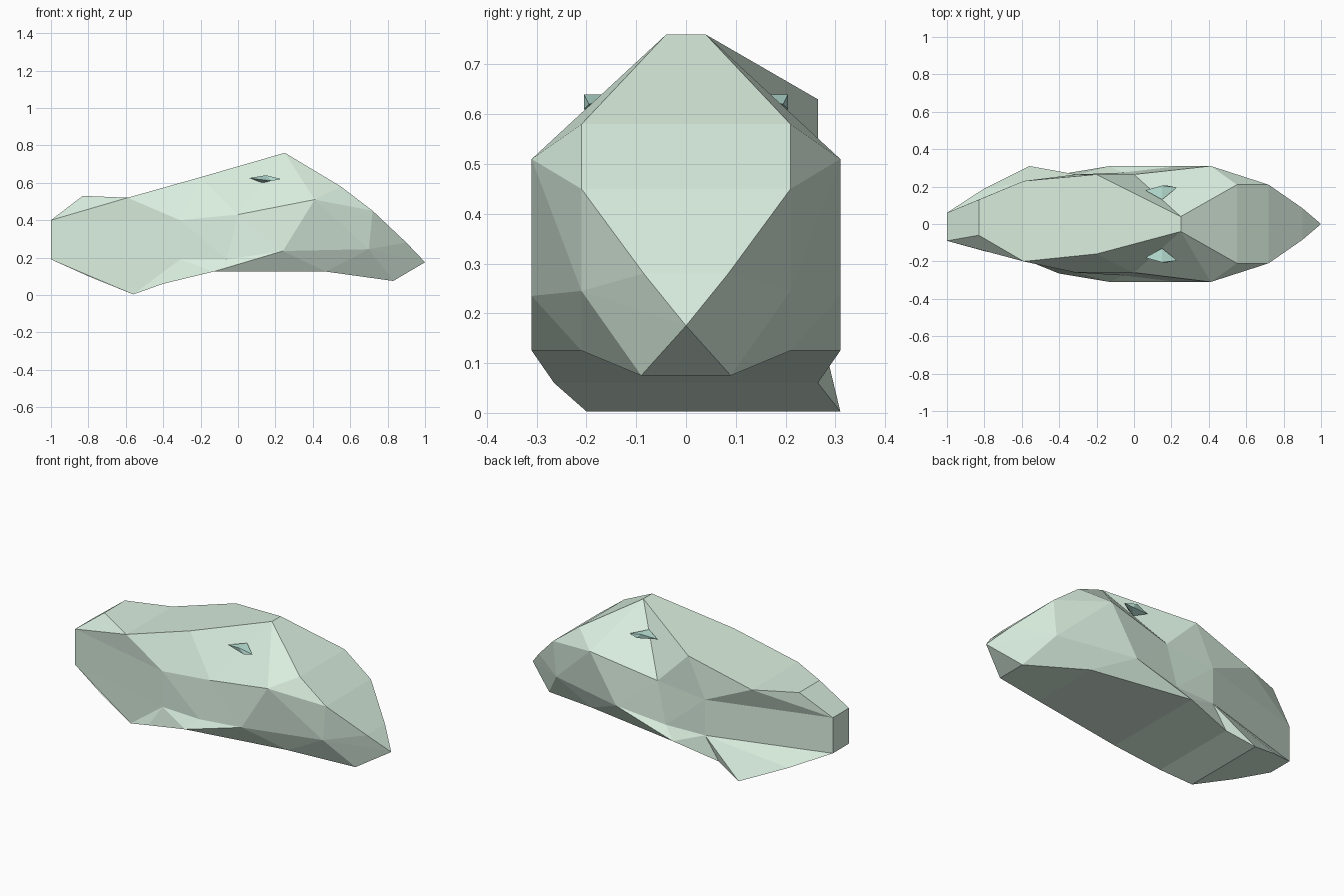
import bpy, bmesh
from mathutils import Vector

if "Cube" in bpy.data.objects:
    bpy.data.objects.remove(bpy.data.objects["Cube"])


def material(name, color):
    m = bpy.data.materials.new(name)
    m.diffuse_color = (*color, 1)
    m.use_nodes = True
    m.node_tree.nodes["Principled BSDF"].inputs["Base Color"].default_value = m.diffuse_color
    return m


def finish(bm, name, mat):
    bmesh.ops.recalc_face_normals(bm, faces=bm.faces)
    me = bpy.data.meshes.new(name)
    bm.to_mesh(me)
    bm.free()
    ob = bpy.data.objects.new(name, me)
    bpy.context.collection.objects.link(ob)
    me.materials.append(mat)
    return ob


def add_face(bm, verts):
    unique = list(dict.fromkeys(verts))
    if len(unique) > 2 and not bm.faces.get(unique):
        bm.faces.new(unique)


def stitch(bm, a, b):
    """Triangle strip between two rows, always taking the shorter diagonal."""
    i = j = 0
    while i < len(a) - 1 or j < len(b) - 1:
        step_a = j == len(b) - 1 or (
            i < len(a) - 1 and
            (a[i + 1].co - b[j].co).length <= (a[i].co - b[j + 1].co).length)
        if step_a:
            add_face(bm, [a[i], a[i + 1], b[j]])
            i += 1
        else:
            add_face(bm, [a[i], b[j + 1], b[j]])
            j += 1


# Contour rows from tail to nose: x, z, half width front, half width back
tail_low, tail_high = (-1, .19, .09, .06), (-1, .40, .09, .06)
keel = [(-.8, .10, .145, .19), (-.56, .003, .20, .31), (-.4, .06, .265, .265),
        (-.13, .125, .31, .31), (.47, .125, .21, .21), (.83, .075, .09, .09)]
low = [(-.31, .19, .26, .265), (-.06, .19, .275, .275), (.24, .235, .31, .31), (.70, .245, .21, .21)]
mid = [(-.31, .40, .26, .265), (0, .43, .26, .265), (.41, .51, .31, .31)]
ridge = [(-.83, .53, .06, .13), (-.59, .52, .20, .23), (-.2, .63, .16, .265),
         (.25, .76, .04, .04), (.55, .58, .21, .21)]
cheek, snout = (.72, .45, .21, .21), (.90, .28, .085, .085)

# Body: stitch the rows on both sides, then bridge top, bottom and tail
bm = bmesh.new()
tip = bm.verts.new((1, 0, .175))
sides = []
for side in (0, 1):
    def put(p):
        return bm.verts.new((p[0], p[3] if side else -p[2], p[1]))
    t1, t2, c, s = map(put, (tail_low, tail_high, cheek, snout))
    k, l, m, r = ([put(p) for p in row] for row in (keel, low, mid, ridge))
    stitch(bm, [t1] + k + [tip], [t1] + l + [tip])
    stitch(bm, [t1] + l + [tip], [t2] + m + [c, s, tip])
    stitch(bm, [t2] + r + [c], [t2] + m + [c])
    sides.append(([t2] + r + [c, s, tip], [t1] + k + [tip]))
for row in (0, 1):
    f, b = sides[0][row], sides[1][row]
    for n in range(len(f) - 1):
        add_face(bm, [f[n], f[n + 1], b[n + 1], b[n]])
add_face(bm, [sides[0][0][0], sides[0][1][0], sides[1][1][0], sides[1][0][0]])
finish(bm, "faceted_body", material("pale_green", (.70, .86, .74)))

# Eyes: small wedges mirrored on the two flanks
eye_mat = material("teal", (.50, .78, .69))
for name, sy in (("front_eye", -1), ("back_eye", 1)):
    bm = bmesh.new()
    for x, y, z in ((.06, .18, .625), (.15, .205, .64), (.23, .195, .62),
                    (.15, .13, .64), (.18, .205, .61), (.13, .15, .60)):
        bm.verts.new(Vector((x, sy * y, z)))
    bmesh.ops.convex_hull(bm, input=bm.verts)
    finish(bm, name, eye_mat)
